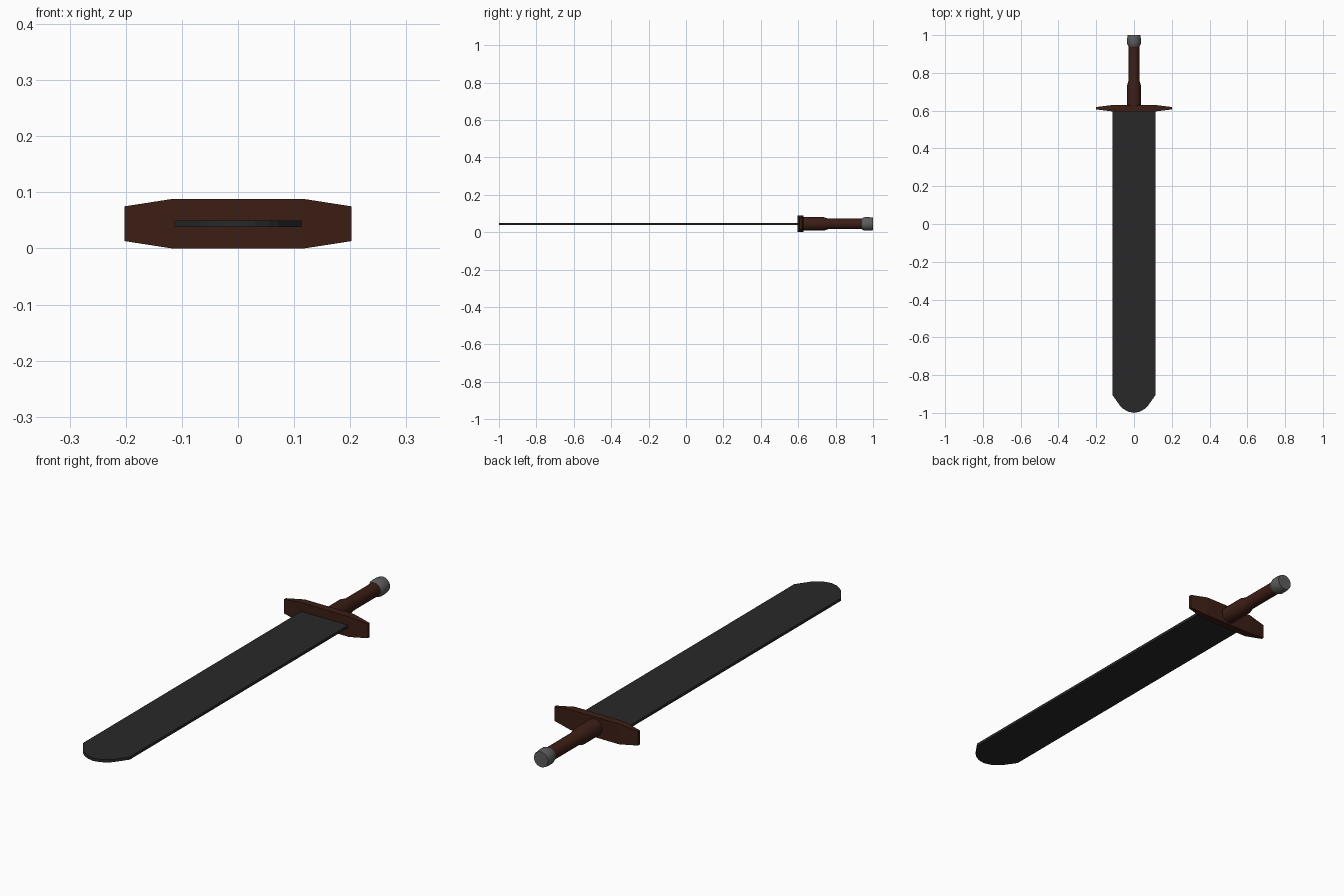
import bpy, bmesh
from math import sin, cos, pi

if "Cube" in bpy.data.objects:
    bpy.data.objects.remove(bpy.data.objects["Cube"])

ZC = 0.044  # height of the sword's long axis


def material(name, rgb):
    m = bpy.data.materials.new(name)
    m.diffuse_color = (*rgb, 1)
    m.use_nodes = True
    m.node_tree.nodes["Principled BSDF"].inputs["Base Color"].default_value = m.diffuse_color
    return m


STEEL = material("dark_steel", (0.022, 0.022, 0.022))
WOOD = material("brown_wood", (0.045, 0.013, 0.008))
METAL = material("grey_metal", (0.11, 0.11, 0.11))


def loft(name, rings, mat, smooth=False):
    """Skin matching rings of points and cap both ends."""
    bm = bmesh.new()
    loops = [[bm.verts.new(p) for p in r] for r in rings]
    n = len(loops[0])
    for a, b in zip(loops, loops[1:]):
        for i in range(n):
            j = (i + 1) % n
            bm.faces.new((a[i], a[j], b[j], b[i]))
    bm.faces.new(loops[0][::-1])
    bm.faces.new(loops[-1])
    bmesh.ops.recalc_face_normals(bm, faces=bm.faces)
    me = bpy.data.meshes.new(name)
    bm.to_mesh(me)
    bm.free()
    ob = bpy.data.objects.new(name, me)
    bpy.context.collection.objects.link(ob)
    me.materials.append(mat)
    if smooth:
        bpy.ops.object.select_all(action='DESELECT')
        ob.select_set(True)
        bpy.context.view_layer.objects.active = ob
        bpy.ops.object.shade_smooth_by_angle(angle=0.6)
    return ob


def turned(name, profile, mat, sides=16):
    """Round part along y from (y, radius) pairs."""
    rings = [[(r * cos(2 * pi * (i + .5) / sides), y, ZC + r * sin(2 * pi * (i + .5) / sides))
              for i in range(sides)] for y, r in profile]
    return loft(name, rings, mat, smooth=True)


# Blade: flat plate with clipped corners and a rounded tip
half = [(0.113, 0.61), (0.113, -0.907), (0.072, -0.965), (0.055, -0.98),
        (0.03, -0.994)]
outline = half + [(0, -1.0)] + [(-x, y) for x, y in reversed(half)]
loft("blade", [[(x, y, z) for x, y in outline] for z in (ZC - 0.006, ZC + 0.006)], STEEL)

# Guard: block that tapers toward both ends
guard = [(-0.202, 0.006, 0.031), (-0.118, 0.0165, 0.044),
         (0.118, 0.0165, 0.044), (0.202, 0.006, 0.031)]
loft("guard", [[(x, 0.613 + sy * hy, ZC + sz * hz)
                for sy, sz in ((-1, -1), (1, -1), (1, 1), (-1, 1))]
               for x, hy, hz in guard], WOOD)

# Grip: thicker collar stepping down to the handle
turned("grip", [(0.62, 0.037), (0.735, 0.037), (0.76, 0.029), (0.955, 0.029)], WOOD)

# Pommel: round cap with a chamfered inner edge
turned("pommel", [(0.94, 0.030), (0.955, 0.037), (0.98, 0.037), (1.0, 0.034)], METAL)
